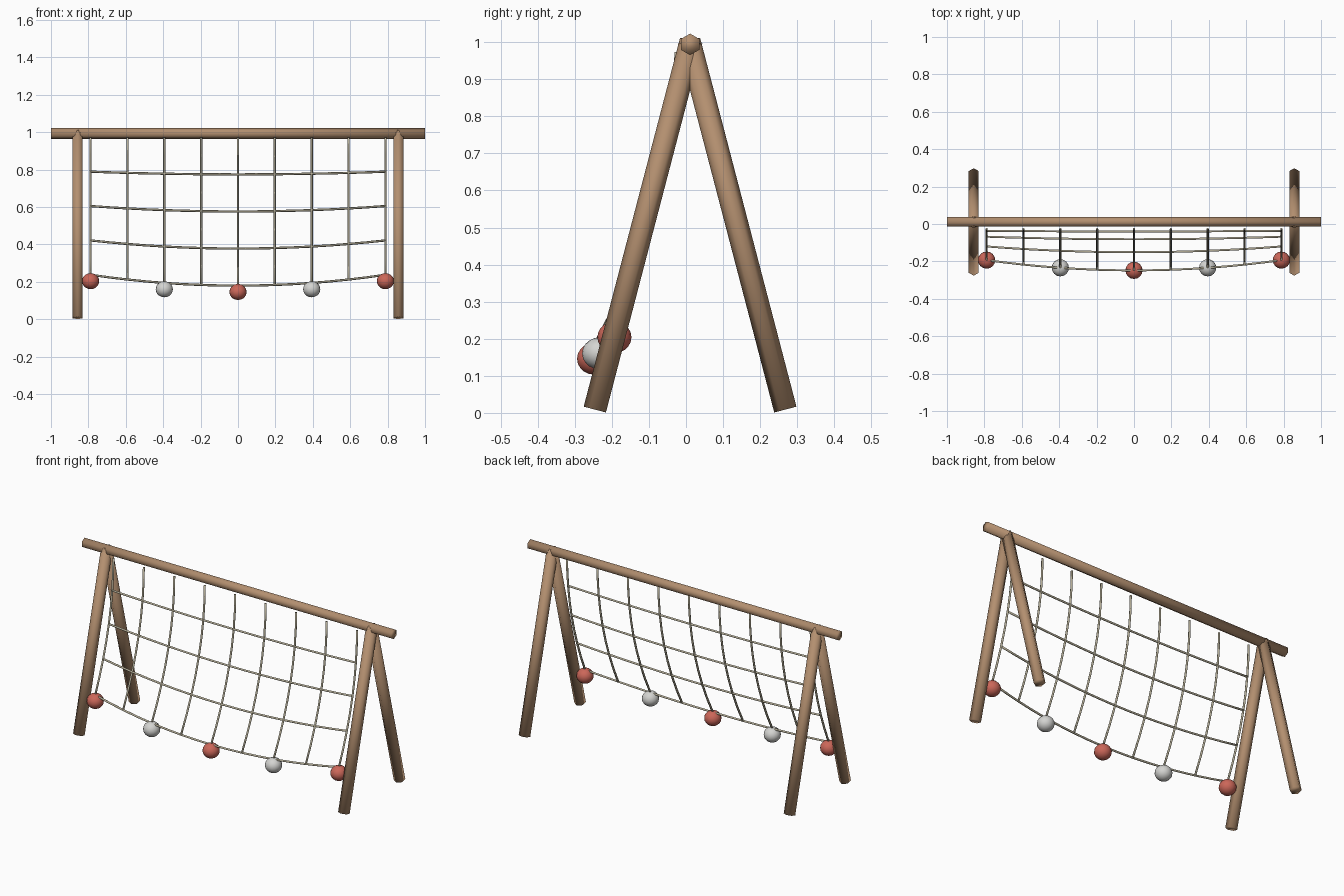
import bpy, bmesh, math
from mathutils import Vector, Matrix

if "Cube" in bpy.data.objects:
    bpy.data.objects.remove(bpy.data.objects["Cube"])


def material(name, rgb):
    m = bpy.data.materials.new(name)
    m.diffuse_color = (*rgb, 1)
    m.use_nodes = True
    m.node_tree.nodes["Principled BSDF"].inputs["Base Color"].default_value = m.diffuse_color
    return m


WOOD = material("brown wood", (0.45, 0.275, 0.16))
ROPE = material("pale rope", (0.46, 0.42, 0.31))
RED = material("red float", (0.60, 0.135, 0.10))
WHITE = material("white float", (0.66, 0.66, 0.64))


def finish(name, bm, mat):
    bmesh.ops.recalc_face_normals(bm, faces=bm.faces)
    for f in bm.faces:
        f.smooth = True
    me = bpy.data.meshes.new(name)
    bm.to_mesh(me)
    bm.free()
    me.materials.append(mat)
    ob = bpy.data.objects.new(name, me)
    bpy.context.collection.objects.link(ob)
    return ob


def tube(name, pts, radius, mat, up, sides=6):
    """Capped tube along pts; a corner of the section points along 'up'."""
    pts = [Vector(p) for p in pts]
    bm = bmesh.new()
    rings = []
    for i, p in enumerate(pts):
        d = (pts[min(i + 1, len(pts) - 1)] - pts[max(i - 1, 0)]).normalized()
        u = Vector(up)
        u = (u - d * u.dot(d)).normalized()
        v = d.cross(u)
        rings.append([bm.verts.new(p + radius * (math.cos(a) * u + math.sin(a) * v))
                      for a in (math.tau * k / sides for k in range(sides))])
    for r0, r1 in zip(rings, rings[1:]):
        for k in range(sides):
            j = (k + 1) % sides
            bm.faces.new((r0[k], r0[j], r1[j], r1[k]))
    bm.faces.new(rings[0])
    bm.faces.new(rings[-1])
    return finish(name, bm, mat)


# Wooden frame: top beam and two A-shaped pairs of legs
CY = 0.011
tube("top_beam", [(-1, CY, 0.994), (1, CY, 0.994)], 0.029, WOOD, (0, 0, 1))
for sx, side in ((-1, "left"), (1, "right")):
    for sy, end in ((-1, "front"), (1, "back")):
        x = sx * 0.857
        tube(f"{end}_{side}_leg",
             [(x, CY + sy * 0.257, 0.009), (x, CY - sy * 0.003, 1.004)],
             0.031, WOOD, (0, 1, 0))


# Sagging net surface: u runs -1..1 across, t runs 0..1 downwards
HALF = 0.788


def net(u, t):
    sag = 1 - u * u
    return Vector((HALF * u,
                   -0.026 - t * t * (0.167 + 0.055 * sag),
                   0.973 - t * (0.735 + 0.058 * sag)))


COLS, ROWS = 8, 4
for i in range(COLS + 1):
    u = -1 + 2 * i / COLS
    tube(f"net_vertical_rope_{i + 1}", [net(u, k / 8) for k in range(9)],
         0.006, ROPE, (1, 0, 0))
for j in range(1, ROWS + 1):
    tube(f"net_cross_rope_{j}", [net(-1 + k / 8, j / ROWS) for k in range(17)],
         0.006, ROPE, (0, 0, 1))

# Floats hanging from the bottom rope, red and white in turn
for i in range(5):
    c = net(-1 + i / 2, 1) - Vector((0, 0, 0.034))
    bm = bmesh.new()
    bmesh.ops.create_uvsphere(
        bm, u_segments=16, v_segments=10, radius=0.046,
        matrix=Matrix.Translation(c) @ Matrix.Diagonal((1, 1, 0.93, 1)))
    finish(f"float_{i + 1}", bm, WHITE if i % 2 else RED)
